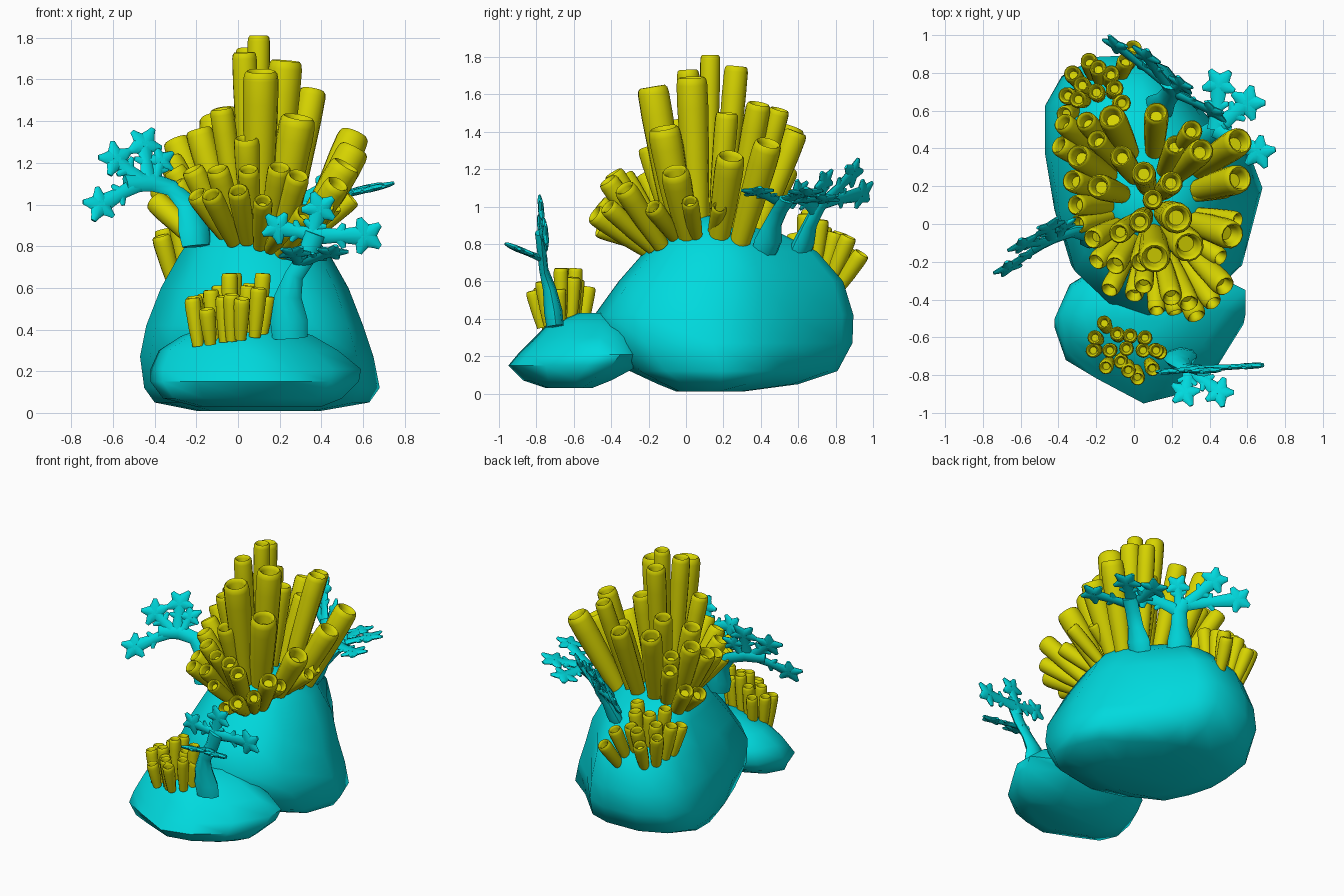
import bpy, bmesh, math
from mathutils import Vector
from math import sin, cos, pi


def material(name, rgb):
    m = bpy.data.materials.new(name)
    m.diffuse_color = (*rgb, 1)
    return m


CYAN = material("cyan", (0.0, 0.7, 0.73))
YELLOW = material("yellow", (0.68, 0.66, 0.0))


def finish(bm, name, mat, angle=60):
    bmesh.ops.recalc_face_normals(bm, faces=bm.faces)
    me = bpy.data.meshes.new(name)
    bm.to_mesh(me)
    bm.free()
    ob = bpy.data.objects.new(name, me)
    bpy.context.collection.objects.link(ob)
    me.materials.append(mat)
    bpy.ops.object.select_all(action='DESELECT')
    ob.select_set(True)
    bpy.context.view_layer.objects.active = ob
    bpy.ops.object.shade_smooth_by_angle(angle=math.radians(angle))


def loft(bm, rings):
    rs = [[bm.verts.new(p) for p in r] for r in rings]
    n = len(rs[0])
    for a, b in zip(rs, rs[1:]):
        for i in range(n):
            bm.faces.new((a[i], a[(i + 1) % n], b[(i + 1) % n], b[i]))
    bm.faces.new(rs[0])
    bm.faces.new(rs[-1])


def rock(name, plan, levels):
    # plan outline refitted to the x/y extent of every level
    xs, ys = [p[0] for p in plan], [p[1] for p in plan]
    fx = lambda v: (v - min(xs)) / (max(xs) - min(xs))
    fy = lambda v: (v - min(ys)) / (max(ys) - min(ys))
    bm = bmesh.new()
    loft(bm, [[(x0 + (x1 - x0) * fx(x), y0 + (y1 - y0) * fy(y), z) for x, y in plan]
              for z, x0, x1, y0, y1 in levels])
    finish(bm, name, CYAN)


# Rocks
rock("large_rock",
     [(-.2, .88), (.05, .89), (.2, .83), (.42, .55), (.6, .38), (.68, .12), (.6, -.25), (.42, -.42),
      (.1, -.49), (-.13, -.42), (-.33, -.25), (-.42, .05), (-.47, .35), (-.47, .62), (-.38, .78)],
     [(.01, -.2, .4, -.05, .3), (.05, -.4, .63, -.15, .6), (.12, -.45, .68, -.3, .81),
      (.27, -.47, .65, -.45, .89), (.42, -.44, .60, -.49, .895), (.6, -.37, .53, -.36, .84),
      (.76, -.28, .44, -.22, .70), (.88, -.2, .34, -.1, .46), (.95, -.07, .2, 0, .2)])
rock("small_rock",
     [(-.43, -.55), (-.35, -.37), (-.2, -.28), (.3, -.25), (.59, -.4), (.59, -.53), (.45, -.75),
      (.25, -.9), (.05, -.95), (-.2, -.82), (-.37, -.72)],
     [(.03, -.2, .4, -.75, -.5), (.07, -.36, .5, -.87, -.4), (.15, -.42, .58, -.95, -.25),
      (.21, -.42, .59, -.9, -.2), (.3, -.38, .48, -.81, -.22), (.37, -.27, .36, -.74, -.28),
      (.43, -.1, .2, -.58, -.35)])


def tube(bm, base, tip, r, n=14):
    # tube with a rounded rim and a hollow cup at the end
    base, tip = Vector(base), Vector(tip)
    d = tip - base
    L = d.length
    q = d.to_track_quat('Z', 'Y')
    prof = [(.72, 0), (.93, L * .4), (1.04, L * .8), (1.03, L - .5 * r), (.97, L - .15 * r), (.84, L),
            (.72, L - .08 * r), (.64, L - .35 * r), (.5, L - 1.0 * r)]
    loft(bm, [[base + q @ Vector((k * r * cos(2 * pi * i / n), k * r * sin(2 * pi * i / n), z))
               for i in range(n)] for k, z in prof])


# Large tube cluster: tips (x, y, z, radius) fanning out of the rock top
tall = [(.11, -.18, 1.64, .082), (.1, .13, 1.81, .052), (.23, .03, 1.69, .08), (.05, .27, 1.75, .062),
        (.03, .01, 1.73, .058), (.29, -.12, 1.42, .085), (.56, .44, 1.34, .075), (.56, .24, 1.27, .075),
        (.52, -.06, 1.19, .075), (.48, -.33, 1.1, .06), (.29, -.42, 1.14, .055), (.33, -.49, .96, .055),
        (.36, .39, 1.55, .065), (.31, .5, 1.52, .055), (.12, .59, 1.4, .062), (-.12, .57, 1.42, .07),
        (-.26, .55, 1.2, .055), (-.38, .54, 1.08, .055), (-.3, .36, 1.31, .065), (-.07, .36, 1.46, .06)]
side = [(-.33, .23, 1.22, .06), (-.19, .2, 1.36, .065), (-.31, .1, 1.17, .055),
        (-.08, -.05, 1.46, .055), (-.1, -.22, 1.17, .055), (.04, -.2, 1.32, .06), (.05, -.33, 1.17, .05),
        (.2, -.39, 1.18, .055), (-.2, -.2, 1.05, .05), (-.13, -.35, 1.05, .05), (0, -.38, 1.07, .05),
        (.12, -.46, 1.02, .045), (.22, -.47, .88, .045), (.55, .02, 1.03, .045), (.5, .18, 1.0, .04),
        (-.4, .42, 1.02, .055), (-.3, 0, 1.1, .05), (-.22, -.08, 1.17, .055), (.42, -.42, 1.0, .05),
        (.46, -.18, 1.0, .05), (.22, .42, 1.36, .055), (.2, .22, 1.5, .06), (-.2, .45, 1.25, .055)]
bm = bmesh.new()
for x, y, z, r in tall + side:
    bx, by = .09 + .5 * (x - .09), .1 + .54 * (y - .1)
    tube(bm, (bx, by, .9 - 1.3 * (bx - .09) ** 2 - 1.1 * (by - .1) ** 2), (x, y, z), r)
finish(bm, "large_tube_coral", YELLOW, 50)

# Rear tube cluster
bm = bmesh.new()
for x, y, z in [(-.33, .8, .83), (-.19, .83, .86), (-.1, .72, .93), (-.24, .87, .78), (0, .94, .75),
                (-.04, .87, .84), (-.2, .7, .93), (-.36, .68, .88), (-.12, .8, .86), (-.3, .66, .98),
                (-.06, .64, .96), (-.37, .58, .85), (-.28, .74, .89)]:
    tube(bm, (-.15 + .7 * (x + .15), .64 + .58 * (y - .64), .56 + .5 * (z - .75)), (x, y, z), .045, 12)
finish(bm, "rear_tube_coral", YELLOW, 50)

# Front tube cluster
bm = bmesh.new()
for x, y, z in [(-.16, -.52, .57), (-.09, -.58, .61), (-.02, -.59, .67), (.06, -.6, .62), (-.21, -.6, .56),
                (-.22, -.67, .55), (-.13, -.67, .59), (-.04, -.66, .67), (.05, -.67, .61), (.12, -.67, .67),
                (-.15, -.76, .5), (-.07, -.73, .56), (.02, -.82, .55), (.1, -.77, .6), (-.03, -.78, .57),
                (.14, -.68, .56)]:
    tube(bm, (-.03 + .85 * (x + .03), -.65 + .7 * (y + .65), .35 + .14 * x), (x, y, z), .038, 12)
finish(bm, "front_tube_coral", YELLOW, 50)


def limb(bm, pts, widths, thick, normal):
    # flattened tapering branch; thick is the depth of each ring
    rings = []
    for i, p in enumerate(pts):
        t = (pts[min(i + 1, len(pts) - 1)] - pts[max(i - 1, 0)]).normalized()
        s = t.cross(normal).normalized()
        m = s.cross(t)
        rings.append([p + s * widths[i] * cos(a * pi / 4) + m * thick[i] * sin(a * pi / 4)
                      for a in range(8)])
    loft(bm, rings)


def branch_coral(name, stem, fans):
    bm = bmesh.new()
    pts = [Vector(p[:3]) for p in stem]
    w = [p[3] for p in stem]
    for O, U, V, branches in fans:
        O, U, V = Vector(O), Vector(U), Vector(V)
        N = U.cross(V).normalized()
        P = lambda x, y: O + U * x + V * y
        if stem:
            limb(bm, pts, w, [k * .55 for k in w], N)
            stem = None
        for x0, y0, x1, y1, s in branches:
            mx, my = (x0 + x1) / 2, (y0 + y1) / 2
            limb(bm, [P(x0, y0), P(mx, my), P(x1, y1)], [.5 * s, .36 * s, .55 * s], [.02, .015, .014], N)
            a0 = math.atan2(y1 - y0, x1 - x0)
            # webbed star-shaped end
            for da in (-1.9, -.65, .65, 1.9):
                c, k = cos(a0 + da), sin(a0 + da)
                limb(bm, [P(x1 - c * s * .2, y1 - k * s * .2), P(x1 + c * s * .3, y1 + k * s * .3),
                          P(x1 + c * s * .75, y1 + k * s * .75), P(x1 + c * s, y1 + k * s)],
                     [.55 * s, .5 * s, .25 * s, .15 * s], [.015, .015, .012, .007], N)
            # side spurs
            for da in (1.2, -1.2):
                c, k = cos(a0 + da), sin(a0 + da)
                limb(bm, [P(mx, my), P(mx + c * s * .7, my + k * s * .7)], [.36 * s, .12 * s], [.014, .006], N)
    finish(bm, name, CYAN)


# Left branch coral
branch_coral("left_branch_coral",
             [(-.2, -.08, .8, .075), (-.21, -.07, .88, .085), (-.24, -.05, 1.0, .06),
              (-.32, -.04, 1.08, .045), (-.42, -.07, 1.11, .05), (-.54, -.13, 1.1, .045)],
             [((0, -.33, 0), (1, .45, 0), (0, .4, 1),
               [(-.46, 1.11, -.66, 1.0, .085), (-.47, 1.12, -.585, 1.22, .085),
                (-.43, 1.12, -.45, 1.29, .085), (-.4, 1.12, -.37, 1.21, .07)])])
# Front branch coral
branch_coral("front_branch_coral",
             [(.25, -.7, .36, .085), (.245, -.71, .44, .09), (.24, -.73, .56, .065), (.27, -.76, .66, .045),
              (.33, -.77, .75, .045), (.37, -.78, .86, .05)],
             [((0, -.72, 0), (1, .06, 0), (0, -.08, 1),
               [(.34, .8, .39, .98, .085), (.36, .85, .61, .85, .09), (.38, .85, .19, .89, .08)]),
              ((.3, -.77, .72), (1, 0, .02), (0, -1, .4),
               [(0, -.02, -.03, .12, .08), (0, 0, .15, .12, .08)])])
# Right branch coral
branch_coral("right_branch_coral",
             [(.3, .42, .76, .075), (.33, .44, .82, .08), (.37, .46, .9, .055), (.43, .5, .98, .05),
              (.49, .54, 1.04, .05)],
             [((0, 0, .9), (1, 0, .25), (0, 1, .04),
               [(.43, .5, .45, .74, .09), (.46, .53, .6, .64, .095), (.43, .5, .66, .38, .09)])])
# Rear branch coral
branch_coral("rear_branch_coral",
             [(.12, .6, .74, .08), (.14, .63, .81, .08), (.17, .66, .9, .055), (.2, .7, .98, .05),
              (.18, .74, 1.05, .05)],
             [((.2, .7, .98), (-.82, .56, 0), (.2, .3, .9),
               [(0, .04, .38, .1, .09), (.05, .05, .22, .22, .09), (0, .05, -.02, .17, .08),
                (0, 0, -.24, .1, .09)])])
